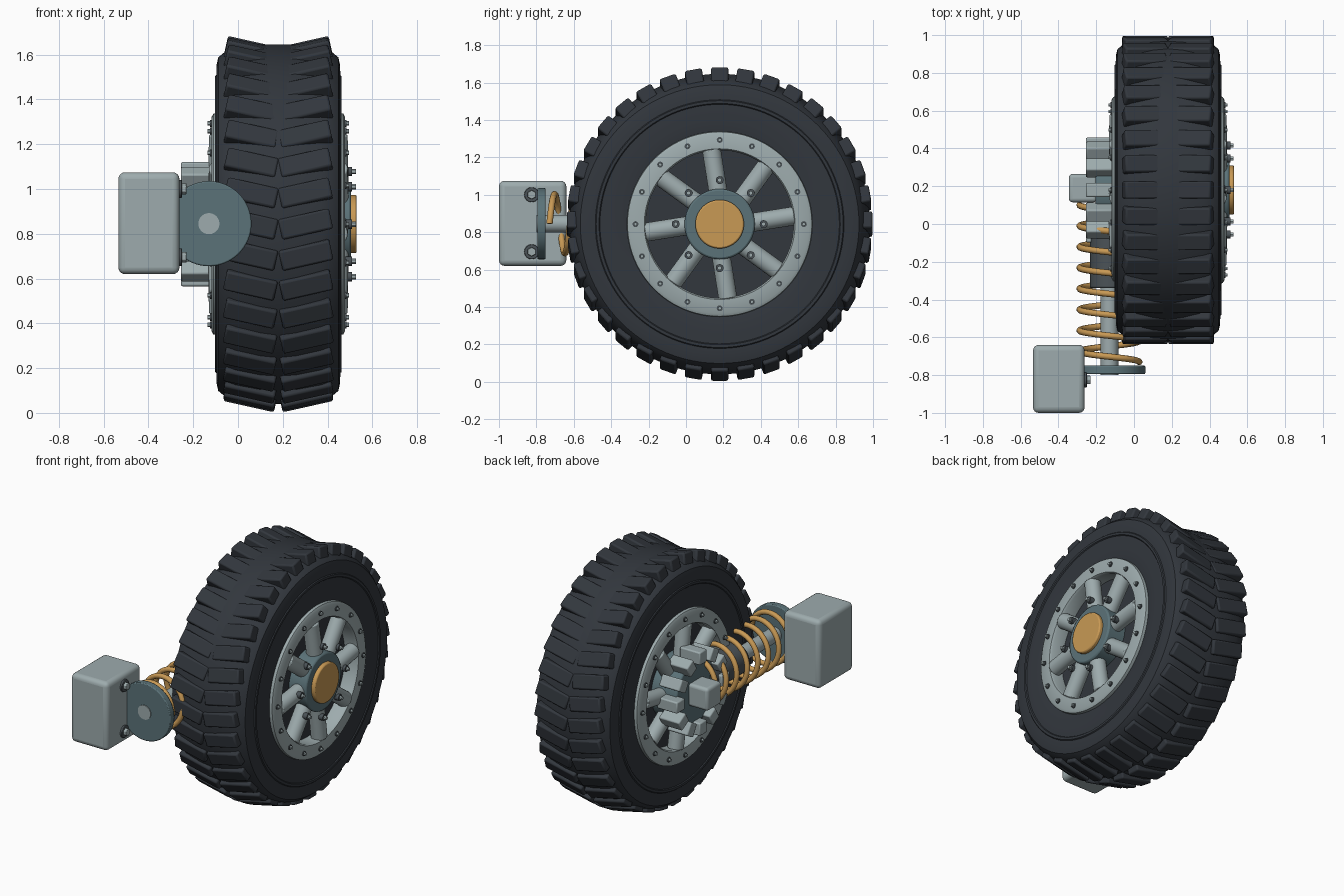
import bpy, bmesh, math
from mathutils import Matrix, Vector

cube = bpy.data.objects.get("Cube")
if cube:
    bpy.data.objects.remove(cube)

HUB = Vector((0.18, 0.18, 0.843))
SPRING = Vector((-0.13, 0, 0.845))


def material(name, rgb):
    m = bpy.data.materials.new(name)
    m.use_nodes = True
    m.diffuse_color = (*rgb, 1)
    bsdf = m.node_tree.nodes["Principled BSDF"]
    bsdf.inputs["Base Color"].default_value = (*rgb, 1)
    bsdf.inputs["Roughness"].default_value = 0.6
    return m


RUBBER = material("dark rubber", (0.032, 0.038, 0.047))
GREY = material("light grey metal", (0.34, 0.41, 0.42))
TEAL = material("blue grey metal", (0.105, 0.17, 0.19))
ORANGE = material("orange paint", (0.58, 0.32, 0.09))
STEEL = material("dark steel", (0.07, 0.085, 0.095))


def finish(name, bm, mat, bevel=0, segments=2):
    bmesh.ops.recalc_face_normals(bm, faces=bm.faces)
    mesh = bpy.data.meshes.new(name)
    bm.to_mesh(mesh)
    bm.free()
    mesh.materials.append(mat)
    ob = bpy.data.objects.new(name, mesh)
    bpy.context.collection.objects.link(ob)
    if bevel:
        mod = ob.modifiers.new("Bevel", "BEVEL")
        mod.width, mod.segments, mod.limit_method = bevel, segments, "ANGLE"
    bpy.ops.object.select_all(action="DESELECT")
    ob.select_set(True)
    bpy.context.view_layer.objects.active = ob
    bpy.ops.object.shade_smooth_by_angle(angle=math.radians(35))
    return ob


def add_box(bm, size, matrix):
    bmesh.ops.create_cube(bm, size=1, matrix=matrix @ Matrix.Diagonal((*size, 1)))


def add_rod(bm, p0, p1, r, sides=32):
    p0, p1 = Vector(p0), Vector(p1)
    d = p1 - p0
    m = Matrix.Translation((p0 + p1) / 2) @ d.to_track_quat("Z", "Y").to_matrix().to_4x4()
    bmesh.ops.create_cone(bm, cap_ends=True, segments=sides, radius1=r, radius2=r,
                          depth=d.length, matrix=m)


def rod(name, p0, p1, r, mat, bevel=0, sides=48):
    bm = bmesh.new()
    add_rod(bm, p0, p1, r, sides)
    return finish(name, bm, mat, bevel)


def box(name, centre, size, mat, bevel):
    bm = bmesh.new()
    add_box(bm, size, Matrix.Translation(centre))
    return finish(name, bm, mat, bevel, 4)


def revolve(name, profile, mat, steps=96):
    """Spin a closed (x offset, radius) profile about the wheel axle."""
    bm = bmesh.new()
    rings = []
    for i in range(steps):
        a = math.tau * i / steps
        rings.append([bm.verts.new(HUB + Vector((x, r * math.cos(a), r * math.sin(a))))
                      for x, r in profile])
    n = len(profile)
    for i in range(steps):
        p, q = rings[i], rings[(i + 1) % steps]
        for j in range(n):
            k = (j + 1) % n
            bm.faces.new((p[j], p[k], q[k], q[j]))
    return finish(name, bm, mat)


def polar(x, r, a):
    return HUB + Vector((x, r * math.cos(a), r * math.sin(a)))


# Tyre body: half a cross-section, mirrored
half = [(0.08, 0.803), (0.19, 0.785), (0.24, 0.768), (0.268, 0.745), (0.276, 0.71),
        (0.277, 0.665), (0.283, 0.66), (0.283, 0.645), (0.277, 0.64), (0.278, 0.56),
        (0.27, 0.48), (0.25, 0.41)]
revolve("tyre", half + [(-x, r) for x, r in reversed(half)], RUBBER)

# Chevron tread blocks
bm = bmesh.new()
for s in (-1, 1):
    for i in range(36):
        a = math.tau * i / 36
        m = (Matrix.Translation(polar(s * 0.122, 0.766, a))
             @ Matrix.Rotation(-s * 0.22, 4, "Y") @ Matrix.Rotation(a, 4, "X"))
        add_box(bm, (0.232, 0.1, 0.092), m)
finish("tread_blocks", bm, RUBBER, 0.01)

# Dark wheel well behind the spokes
rod("wheel_core", HUB - Vector((0.2, 0, 0)), HUB + Vector((0.2, 0, 0)), 0.42, RUBBER)

# Rims, spokes, hubs and bolts on both faces
for s, side in ((1, "outer"), (-1, "inner")):
    rim = [(0.19, 0.4), (0.285, 0.395), (0.298, 0.403), (0.298, 0.478),
           (0.29, 0.493), (0.26, 0.497), (0.19, 0.48)]
    revolve(side + "_rim", [(s * x, r) for x, r in rim], GREY)

    bm = bmesh.new()
    for i in range(16):
        a = math.tau * i / 16
        add_rod(bm, polar(s * 0.29, 0.45, a), polar(s * 0.304, 0.45, a), 0.016, 12)
    finish(side + "_rim_washers", bm, STEEL)
    bm = bmesh.new()
    for i in range(16):
        a = math.tau * i / 16
        add_rod(bm, polar(s * 0.29, 0.45, a), polar(s * 0.316, 0.45, a), 0.01, 6)
    finish(side + "_rim_bolts", bm, GREY)

    bm = bmesh.new()
    for i in range(8):
        a = math.tau * i / 8
        add_rod(bm, polar(s * 0.265, 0.12, a), polar(s * 0.26, 0.4, a + 0.11), 0.05, 24)
    finish(side + "_spokes", bm, GREY, 0.006)

bm = bmesh.new()
for i in range(8):
    a = math.tau * i / 8
    add_rod(bm, polar(0.3, 0.235, a), polar(0.33, 0.235, a), 0.021, 16)
finish("spoke_washers", bm, STEEL)
bm = bmesh.new()
for i in range(8):
    a = math.tau * i / 8
    add_rod(bm, polar(0.3, 0.235, a), polar(0.347, 0.235, a), 0.012, 6)
finish("spoke_bolts", bm, GREY)

rod("hub", polar(0.15, 0, 0), polar(0.325, 0, 0), 0.188, TEAL, 0.01, 64)
rod("hub_cap", polar(0.3, 0, 0), polar(0.35, 0, 0), 0.13, ORANGE, 0.008, 64)

# Toothed brake drum on the inner face
rod("brake_drum", polar(-0.15, 0, 0), polar(-0.385, 0, 0), 0.215, TEAL, 0.01, 64)
bm = bmesh.new()
for i in range(12):
    a = math.tau * i / 12
    add_box(bm, (0.15, 0.085, 0.075),
            Matrix.Translation(polar(-0.36, 0.235, a)) @ Matrix.Rotation(a, 4, "X"))
finish("drum_teeth", bm, GREY, 0.008)
rod("axle", polar(-0.3, 0, 0), polar(-0.46, 0, 0), 0.06, STEEL)
box("knuckle", (-0.27, 0.19, 0.845), (0.15, 0.15, 0.15), GREY, 0.02)

# Shock absorber along y
def on_spring(y):
    return SPRING + Vector((0, y, 0))


rod("shock_rod", on_spring(-0.8), on_spring(-0.3), 0.047, GREY)
rod("shock_sleeve", on_spring(-0.34), on_spring(0.04), 0.103, STEEL, 0.008)
rod("spring_plate", on_spring(-0.795), on_spring(-0.75), 0.19, TEAL, 0.006, 64)

curve = bpy.data.curves.new("coil_spring", "CURVE")
curve.dimensions = "3D"
curve.bevel_depth, curve.bevel_resolution, curve.use_fill_caps = 0.017, 3, True
turns, steps = 7.5, 32
count = int(turns * steps)
spline = curve.splines.new("POLY")
spline.points.add(count)
for i, p in enumerate(spline.points):
    a = math.tau * i / steps
    v = on_spring(0.1 - 0.83 * i / count) + Vector((-math.cos(a), 0, math.sin(a))) * 0.158
    p.co = (*v, 1)
spline.use_smooth = True
curve.materials.append(ORANGE)
bpy.context.collection.objects.link(bpy.data.objects.new("coil_spring", curve))

# Chassis mount with two bolts
box("chassis_mount", (-0.398, -0.82, 0.847), (0.273, 0.36, 0.455), GREY, 0.03)
for z, label in ((1.0, "upper"), (0.695, "lower")):
    at = Vector((-0.27, -0.825, z))
    rod(label + "_mount_washer", at, at + Vector((0.02, 0, 0)), 0.04, STEEL, 0.003, 24)
    rod(label + "_mount_bolt", at, at + Vector((0.04, 0, 0)), 0.025, GREY, 0.003, 6)
